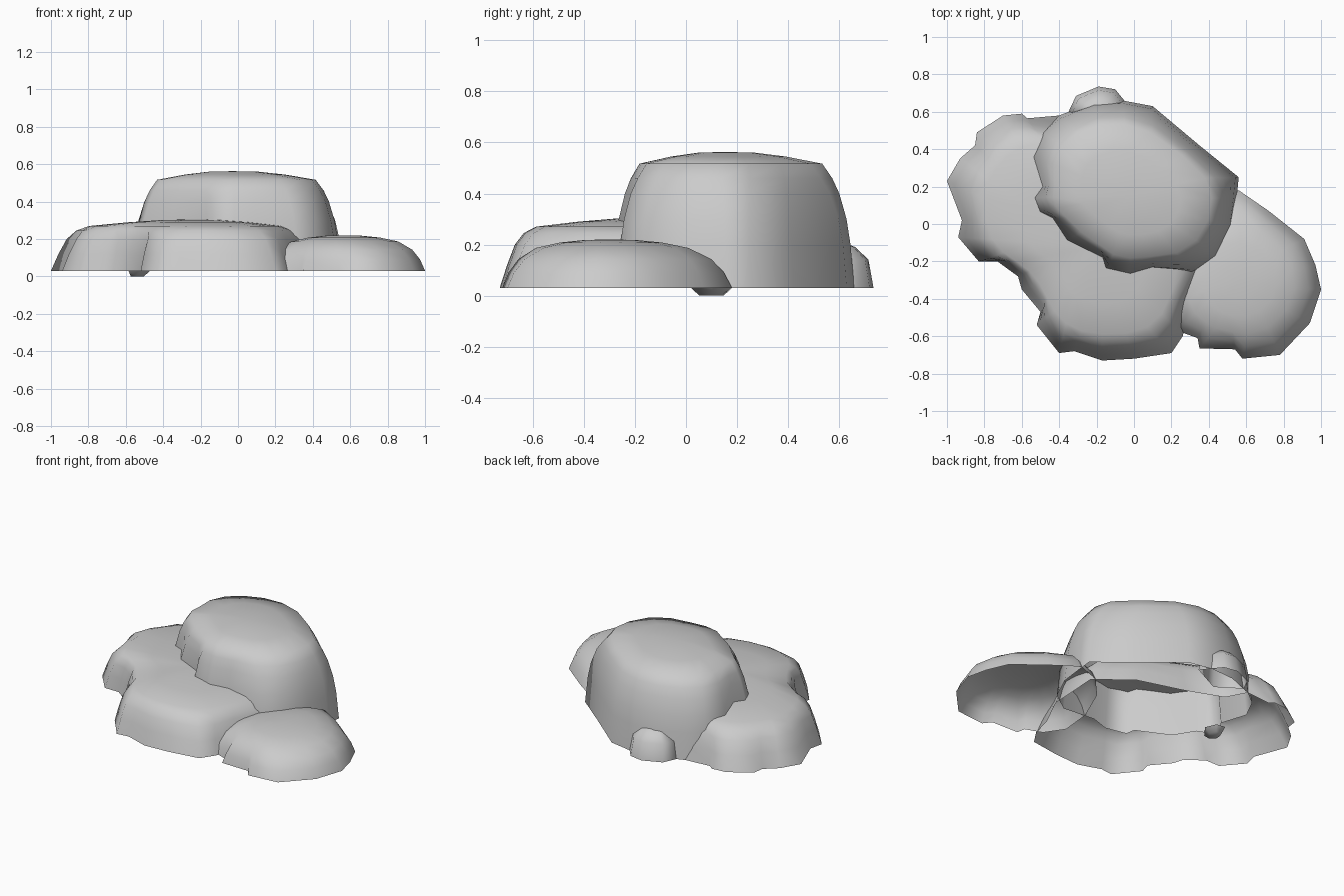
import bpy, bmesh
from mathutils import Vector

if "Cube" in bpy.data.objects:
    bpy.data.objects.remove(bpy.data.objects["Cube"])

stone = bpy.data.materials.new("grey_stone")
stone.use_nodes = True
GREY = (0.6, 0.6, 0.6, 1)
stone.diffuse_color = GREY
stone.node_tree.nodes["Principled BSDF"].inputs["Base Color"].default_value = GREY


def soften(points, passes=2):
    """Even out the small bumps of an outline."""
    for _ in range(passes):
        n = len(points)
        points = [points[i] * 0.5 + (points[i - 1] + points[(i + 1) % n]) * 0.25
                  for i in range(n)]
    return points


def rock(name, outline, centre, profile):
    """Open shell: outline shrunk to centre along (scale, height, softness) rings."""
    base = [Vector(p) for p in outline]
    smooth = soften(base)
    mid = Vector(centre)
    bm = bmesh.new()
    rings = []
    for scale, z, soft in profile[:-1]:
        ring = [mid + (a.lerp(b, soft) - mid) * scale for a, b in zip(base, smooth)]
        rings.append([bm.verts.new((p.x, p.y, z)) for p in ring])
    tip = bm.verts.new((mid.x, mid.y, profile[-1][1]))
    n = len(base)
    for i in range(n):
        j = (i + 1) % n
        for low, high in zip(rings, rings[1:]):
            bm.faces.new((low[i], low[j], high[j], high[i]))
        bm.faces.new((rings[-1][i], rings[-1][j], tip))
    for f in bm.faces:
        f.smooth = True
    mesh = bpy.data.meshes.new(name)
    bm.to_mesh(mesh)
    bm.free()
    mesh.materials.append(stone)
    obj = bpy.data.objects.new(name, mesh)
    bpy.context.collection.objects.link(obj)


# Tall rock at the back, outline counter-clockwise
rock("tall_rock",
     [(.56, .25), (.35, .42), (.1, .63), (-.06, .66), (-.22, .65), (-.4, .58),
      (-.5, .5), (-.565, .37), (-.51, .2), (-.56, .14), (-.53, .06), (-.46, .03),
      (-.38, -.1), (-.17, -.2), (-.16, -.26), (-.02, -.29), (.1, -.25),
      (.32, -.27), (.45, -.18), (.53, -.01), (.55, .15)],
     (-.03, .15),
     [(1, .03, 0), (.97, .2, 0), (.945, .3, .1), (.9, .4, .3), (.86, .46, .6),
      (.79, .517, .8), (.5, .545, 1), (.25, .56, 1), (0, .563, 1)])

# Low spreading rock, running on under the tall one
rock("low_rock",
     [(.4, -.25), (.3, -.45), (.26, -.6), (.2, -.69), (0, -.72), (-.17, -.73),
      (-.32, -.68), (-.4, -.69), (-.52, -.54), (-.5, -.47), (-.6, -.35),
      (-.62, -.28), (-.73, -.2), (-.83, -.2), (-.94, -.07), (-.92, .02),
      (-1, .23), (-.93, .35), (-.85, .42), (-.84, .49), (-.7, .58), (-.6, .59),
      (-.57, .565), (-.4, .58), (-.33, .45), (-.1, .36), (.2, .27), (.42, .1)],
     (-.22, -.13),
     [(1, .03, 0), (.955, .12, .1), (.91, .2, .3), (.86, .245, .6), (.79, .27, 1),
      (.5, .29, 1), (.25, .302, 1), (0, .305, 1)])

# Small rock at the front left
rock("small_rock",
     [(.56, .18), (.72, .07), (.91, -.08), (.97, -.22), (1, -.35), (.94, -.53),
      (.78, -.7), (.58, -.72), (.54, -.67), (.35, -.665), (.34, -.61),
      (.23, -.57), (.15, -.45), (.17, -.25), (.27, -.02), (.4, .12)],
     (.56, -.3),
     [(1, .03, 0), (.95, .09, .1), (.87, .143, .3), (.73, .187, .8),
      (.5, .208, 1), (.25, .218, 1), (0, .22, 1)])

# Low bulge on the back of the tall rock
rock("back_bulge",
     [(0, .6), (-.06, .67), (-.1, .72), (-.19, .735), (-.31, .685),
      (-.35, .6), (-.2, .5)],
     (-.19, .57),
     [(1, .03, 0), (.88, .14, 0), (.6, .19, .3), (.3, .21, 1), (0, .22, 1)])

# Small foot below the right edge of the tall rock
rock("foot",
     [(-.47, .1), (-.5, .17), (-.56, .18), (-.585, .12), (-.585, .06), (-.53, .02)],
     (-.555, .1),
     [(1, .03, 0), (.6, 0, 0), (0, 0, 0)])
